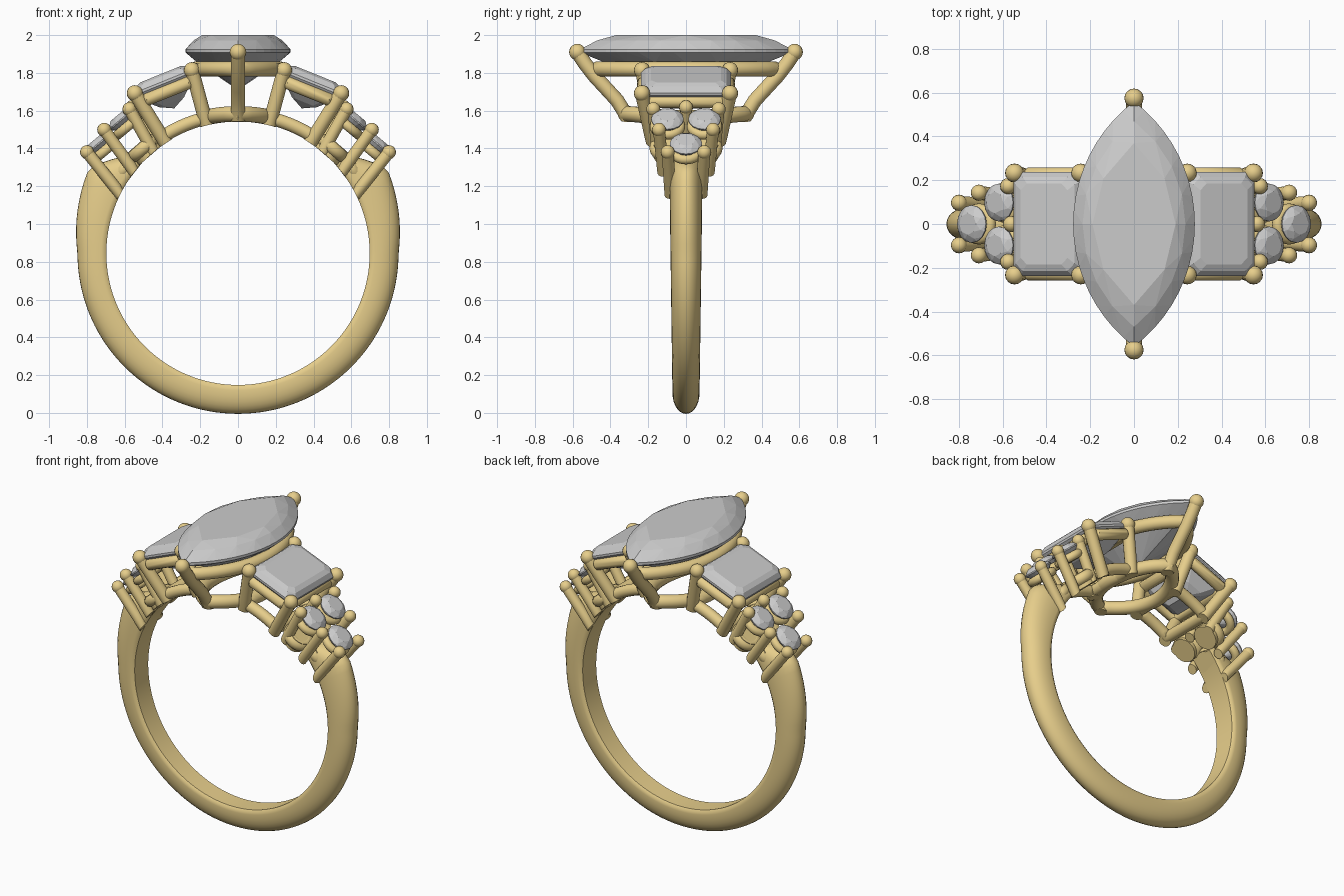
import bpy, bmesh
from math import sin, cos, pi, radians, hypot, asin
from mathutils import Vector, Matrix

if "Cube" in bpy.data.objects:
    bpy.data.objects.remove(bpy.data.objects["Cube"])

CZ, RIN = 0.845, 0.697          # ring centre height, finger radius
gold = bpy.data.materials.new("gold")
gold.diffuse_color = (0.80, 0.62, 0.26, 1)
gold.use_nodes = True
gold.node_tree.nodes["Principled BSDF"].inputs["Base Color"].default_value = gold.diffuse_color


def polar(deg, r, y=0.0):
    """Point at an angle from the top of the ring, r from its centre."""
    a = radians(deg)
    return Vector((r * sin(a), y, CZ + r * cos(a)))


def frame(pos_deg, r, tilt, y=0.0):
    return Matrix.Translation(polar(pos_deg, r, y)) @ Matrix.Rotation(radians(tilt), 4, 'Y')


def finish(name, bm, mirror="", metal=True):
    if metal:                    # trim everything to the finger hole
        for v in bm.verts:
            d = hypot(v.co.x, v.co.z - CZ)
            if 0.01 < d < RIN:
                v.co.x *= RIN / d
                v.co.z = CZ + (v.co.z - CZ) * RIN / d
    bmesh.ops.recalc_face_normals(bm, faces=bm.faces[:])
    me = bpy.data.meshes.new(name)
    bm.to_mesh(me)
    bm.free()
    ob = bpy.data.objects.new(name, me)
    bpy.context.collection.objects.link(ob)
    if mirror:
        m = ob.modifiers.new("mirror", 'MIRROR')
        m.use_axis = ['X' in mirror, 'Y' in mirror, False]
        m.use_mirror_merge = False
    if metal:
        me.materials.append(gold)
        bpy.ops.object.select_all(action='DESELECT')
        ob.select_set(True)
        bpy.context.view_layer.objects.active = ob
        bpy.ops.object.shade_smooth_by_angle(angle=radians(40))
    return ob


def skin(bm, rings, closed):
    """Bridge a list of point rings; cap the ends when open."""
    vs = [[bm.verts.new(p) for p in ring] for ring in rings]
    n, k = len(vs), len(vs[0])
    for i in range(n if closed else n - 1):
        a, b = vs[i], vs[(i + 1) % n]
        for j in range(k):
            bm.faces.new((a[j], a[(j + 1) % k], b[(j + 1) % k], b[j]))
    if not closed:
        bm.faces.new(vs[0])
        bm.faces.new(vs[-1])


def tube(bm, pts, rad, ref, closed=False, sides=14):
    pts = [Vector(p) for p in pts]
    n, rings = len(pts), []
    for i, p in enumerate(pts):
        if closed:
            t = pts[(i + 1) % n] - pts[i - 1]
        else:
            t = pts[min(i + 1, n - 1)] - pts[max(i - 1, 0)]
        t.normalize()
        u = t.cross(Vector(ref)).normalized()
        w = t.cross(u)
        rings.append([p + rad * (cos(2 * pi * j / sides) * u + sin(2 * pi * j / sides) * w)
                      for j in range(sides)])
    skin(bm, rings, closed)


def prong(bm, top, bottom, rad, ball):
    tube(bm, [Vector(bottom).lerp(Vector(top), i / 6) for i in range(7)], rad, (0, 1, 0))
    bmesh.ops.create_uvsphere(bm, u_segments=16, v_segments=10, radius=ball,
                              matrix=Matrix.Translation(top))


def gem(name, layers, mat=Matrix(), mirror=""):
    """Faceted stone: convex hull of outline layers."""
    bm = bmesh.new()
    for outline, z in layers:
        for x, y in outline:
            bm.verts.new(mat @ Vector((x, y, z)))
    res = bmesh.ops.convex_hull(bm, input=bm.verts[:])
    junk = set(res["geom_interior"]) | set(res["geom_unused"])
    bmesh.ops.delete(bm, geom=[g for g in junk if isinstance(g, bmesh.types.BMVert)], context='VERTS')
    bmesh.ops.dissolve_limit(bm, angle_limit=radians(0.5), verts=bm.verts[:], edges=bm.edges[:])
    finish(name, bm, mirror, metal=False)


def marquise(a, b, n):
    """Pointed oval outline, half width a, half length b, n steps per side."""
    r = (a * a + b * b) / (2 * a)
    f = asin(b / r)
    half = [(r * cos(f * s) - (r - a), r * sin(f * s)) for s in (2 * i / n - 1 for i in range(n))]
    return half + [(-x, -y) for x, y in half]


def octagon(a, b, c):
    return [(a, b - c), (a - c, b), (c - a, b), (-a, b - c),
            (-a, c - b), (c - a, -b), (a - c, -b), (a, c - b)]


def circle(r, n, off=0.0):
    return [(r * cos(2 * pi * (i + off) / n), r * sin(2 * pi * (i + off) / n)) for i in range(n)]


# Band: domed cross-section swept round the finger, growing at the shoulders
bm = bmesh.new()
rings = []
for i in range(97):
    deg = 48 + (360 - 96) * i / 96
    d = min(deg, 360 - deg)
    ro = 0.85 + 0.055 * min(1, max(0, (90 - d) / 28))
    if d < 60:
        ro -= 0.13 * (60 - d) / 12
    w = 0.08 - 0.01 * cos(radians(d - 180)) + 0.002
    prof = [(RIN, -w * 0.85), (RIN, w * 0.85), (RIN + 0.012, w * 0.97)]
    prof += [(0.725 + (ro - 0.725) * sin(pi * j / 14) ** 0.85, w * cos(pi * j / 14)) for j in range(15)]
    prof += [(RIN + 0.012, -w * 0.97)]
    rings.append([polar(deg, r, y) for r, y in prof])
skin(bm, rings, False)
finish("band", bm)

# Centre stone
gem("centre_stone", [(marquise(0.19, 0.37, 4), 2.0), (marquise(0.235, 0.47, 8), 1.972),
                     (marquise(0.278, 0.56, 20), 1.925), (marquise(0.278, 0.56, 20), 1.908),
                     (marquise(0.215, 0.43, 6), 1.855), ([(0, 0.06), (0, -0.06)], 1.71)])

# Centre setting: upper rail, lower rail wrapped on the finger hole, end prongs
bm = bmesh.new()
tube(bm, [(x, y, 1.82) for x, y in marquise(0.225, 0.47, 24)], 0.04, (0, 0, 1), True)
tube(bm, [polar(x / 0.74 * 180 / pi, 0.738, y) for x, y in marquise(0.18, 0.32, 24)],
     0.042, (0, 0, 1), True)
finish("centre_rails", bm)
bm = bmesh.new()
path = [(0.575, 1.91), (0.535, 1.85), (0.485, 1.785), (0.425, 1.72), (0.365, 1.655),
        (0.325, 1.59), (0.305, 1.52)]
tube(bm, [(0, y, z) for y, z in path], 0.038, (1, 0, 0))
bmesh.ops.create_uvsphere(bm, u_segments=16, v_segments=10, radius=0.044,
                          matrix=Matrix.Translation((0, 0.575, 1.91)))
finish("centre_prong", bm, "Y")

# Step-cut side stones
EA, ET = 23.5, 22
gem("side_stone", [(octagon(0.115, 0.185, 0.03), 0.045), (octagon(0.145, 0.215, 0.035), 0.033),
                   (octagon(0.168, 0.238, 0.04), 0.005), (octagon(0.168, 0.238, 0.04), -0.008),
                   (octagon(0.125, 0.195, 0.03), -0.065), (octagon(0.07, 0.14, 0.02), -0.115),
                   ([(0, 0.08), (0, -0.08)], -0.15)], frame(EA, 0.988, ET), "X")

# Side settings: rails and four prongs each
bm = bmesh.new()
m = frame(EA, 0.935, ET)
tube(bm, [m @ Vector((x, y, 0)) for x, y in octagon(0.145, 0.225, 0.03)], 0.034, m.col[2][:3], True)
low = [(0.125, y / 100) for y in range(-17, 17, 2)] + [(0.125 - i / 40, 0.17) for i in range(10)]
low += [(-x, -y) for x, y in low]
tube(bm, [polar(EA + x / 0.74 * 180 / pi, 0.735, y) for x, y in low], 0.036, m.col[2][:3], True)
finish("side_rails", bm, "X")
bm = bmesh.new()
top, bot = frame(EA, 0.99, ET), frame(EA, 0.685, ET)
for sx in (-1, 1):
    prong(bm, top @ Vector((sx * 0.163, 0.233, 0)), bot @ Vector((sx * 0.118, 0.175, 0)), 0.037, 0.043)
finish("side_prongs", bm, "XY")

# Three small round stones per shoulder, with rail ring and scalloped seat
for label, deg, y, mir in (("upper", 41, 0.098, "XY"), ("lower", 52, 0.0, "X")):
    m = frame(deg, 0.94, 40, y)
    gem(label + "_accent_stone", [(circle(0.05, 8), 0.03), (circle(0.072, 8, 0.5), 0.018),
                                  (circle(0.086, 16), 0.003), (circle(0.086, 16), -0.004),
                                  (circle(0.012, 8), -0.075)], m, mir)
    bm = bmesh.new()
    tube(bm, [m @ Vector((x, v, -0.05)) for x, v in circle(0.068, 24)], 0.026, m.col[2][:3], True)
    s = frame(deg + 1, 0.74, deg, y)
    bmesh.ops.create_cone(bm, cap_ends=True, segments=24, radius1=0.075, radius2=0.075,
                          depth=0.09, matrix=s)
    tube(bm, [s @ Vector((x, v, 0.01)) for x, v in circle(0.06, 24)], 0.036, s.col[2][:3], True)
    finish(label + "_accent_seat", bm, mir)

# Accent prongs: top (angle, radius, y) down to bottom (angle, y)
bm = bmesh.new()
for deg, r, y, d2, y2 in ((56.2, 0.962, 0.097, 63.5, 0.082), (47.3, 0.964, 0.143, 52, 0.12),
                          (37, 0.955, 0.173, 40, 0.15)):
    prong(bm, polar(deg, r, y), polar(d2, 0.69, y2), 0.032, 0.037)
finish("accent_prongs", bm, "XY")
bm = bmesh.new()
prong(bm, polar(36, 0.955), polar(38, 0.69), 0.032, 0.037)
finish("accent_middle_prong", bm, "X")
